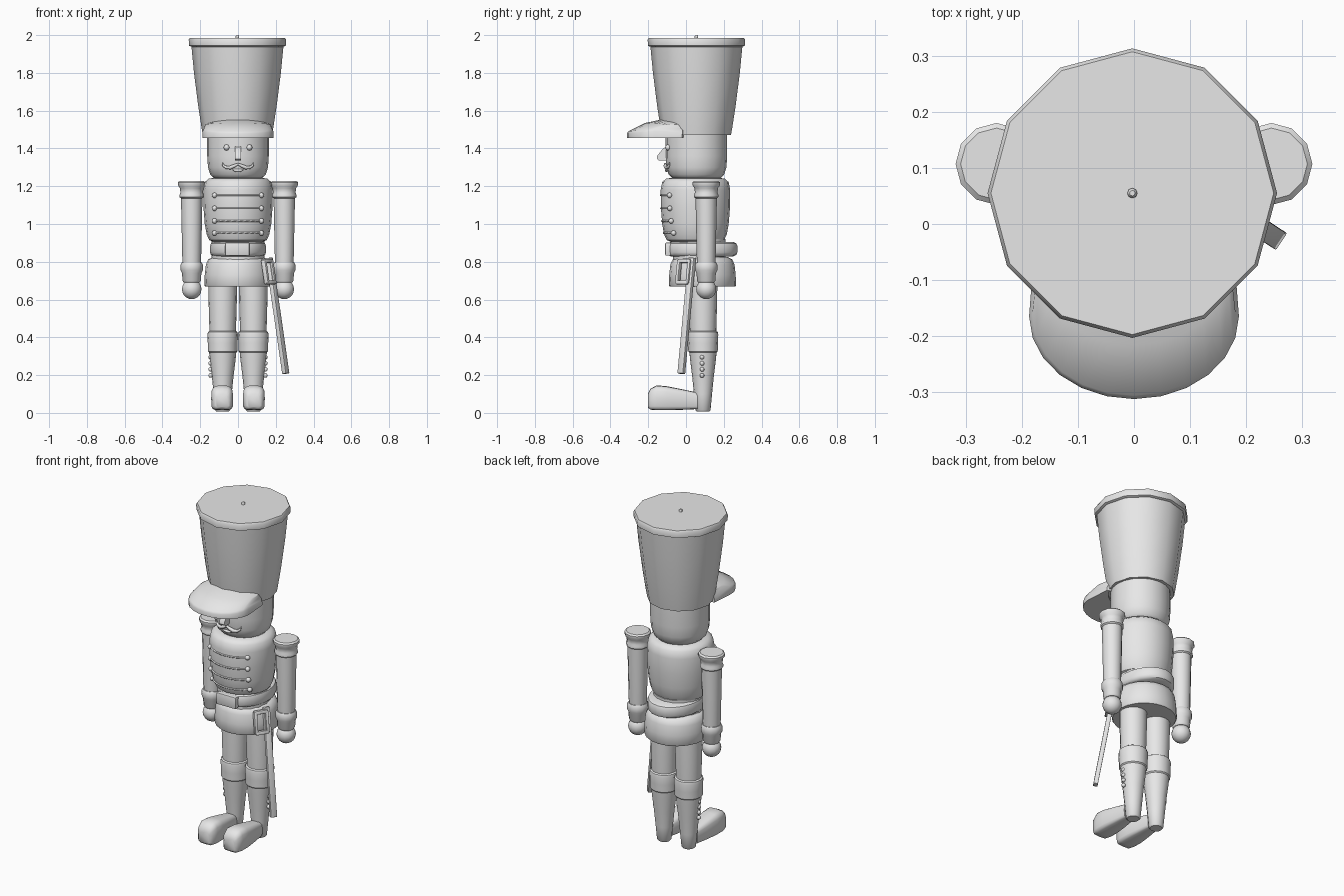
import bpy, bmesh, math
from mathutils import Vector, Matrix

if "Cube" in bpy.data.objects:
    bpy.data.objects.remove(bpy.data.objects["Cube"])

GREY = bpy.data.materials.new("plain grey")
GREY.diffuse_color = (0.8, 0.8, 0.8, 1)
GREY.use_nodes = True
GREY.node_tree.nodes["Principled BSDF"].inputs["Base Color"].default_value = GREY.diffuse_color


def finish(name, bm, angle=40):
    bmesh.ops.recalc_face_normals(bm, faces=bm.faces[:])
    me = bpy.data.meshes.new(name)
    bm.to_mesh(me)
    bm.free()
    me.shade_smooth()
    me.set_sharp_from_angle(angle=math.radians(angle))
    me.materials.append(GREY)
    ob = bpy.data.objects.new(name, me)
    bpy.context.collection.objects.link(ob)
    return ob


def loft(name, sections, angle=40):
    """Skin closed sections of equal length and cap both ends."""
    bm = bmesh.new()
    rings = [[bm.verts.new(p) for p in s] for s in sections]
    n = len(rings[0])
    for a, b in zip(rings, rings[1:]):
        for i in range(n):
            j = (i + 1) % n
            bm.faces.new((a[i], a[j], b[j], b[i]))
    bm.faces.new(rings[0])
    bm.faces.new(rings[-1])
    return finish(name, bm, angle)


def lathe(name, profile, x=0, y=0, n=16, sx=1, sy=1):
    """Turned part from (radius, height) pairs."""
    ring = [(math.cos(2 * math.pi * i / n), math.sin(2 * math.pi * i / n)) for i in range(n)]
    return loft(name, [[(x + r * sx * c, y + r * sy * s, z) for c, s in ring] for r, z in profile])


def ball(name, loc, r, u=12, v=8):
    bm = bmesh.new()
    bmesh.ops.create_uvsphere(bm, u_segments=u, v_segments=v, radius=r,
                              matrix=Matrix.Translation(loc))
    return finish(name, bm, 60)


def box(name, matrix, size, bevel=0.0):
    bm = bmesh.new()
    bmesh.ops.create_cube(bm, size=1, matrix=matrix @ Matrix.Diagonal((*size, 1)))
    if bevel:
        bmesh.ops.bevel(bm, geom=bm.edges[:], offset=bevel, segments=2, profile=0.5, affect='EDGES')
    return finish(name, bm, 35)


def tube(name, pts, radii):
    cu = bpy.data.curves.new(name, 'CURVE')
    cu.dimensions = '3D'
    cu.bevel_depth = 1.0
    cu.bevel_resolution = 1
    cu.use_fill_caps = True
    sp = cu.splines.new('POLY')
    sp.points.add(len(pts) - 1)
    for p, co, r in zip(sp.points, pts, radii):
        p.co = (*co, 1)
        p.radius = r
    cu.materials.append(GREY)
    ob = bpy.data.objects.new(name, cu)
    bpy.context.collection.objects.link(ob)


# Tall hat with rim and pin
lathe("hat", [(0.183, 1.47), (0.190, 1.51), (0.207, 1.62), (0.230, 1.80), (0.244, 1.945)],
      -0.003, 0.055, 12)
lathe("hat_rim", [(0.243, 1.938), (0.256, 1.944), (0.258, 1.975), (0.252, 1.985)], -0.003, 0.055, 12)
lathe("hat_pin", [(0.009, 1.98), (0.009, 1.995), (0.005, 2.0)], -0.003, 0.055, 8)


# Visor: one cross-section swept round the front of the hat
def visor_section(ox, oy, ix, iy, lip, top):
    mx, my = (ox + ix) / 2, (oy + iy) / 2
    return [(ix, iy, 1.458), (ox, oy, 1.456), (ox, oy, lip - 0.012), (ox * 0.97, oy * 0.98, lip),
            (mx, my, (lip + top) / 2 + 0.012), (ix, iy, top)]


visor = [visor_section(-0.176, -0.02, -0.150, -0.012, 1.485, 1.50)]
for k in range(13):
    a = math.pi + math.pi * k / 12
    c, s = math.cos(a), math.sin(a)
    visor.append(visor_section(0.187 * c, -0.165 + 0.147 * s, 0.16 * c,
                               0.055 - math.sqrt(0.175 ** 2 - (0.16 * c) ** 2),
                               1.503 + 0.012 * s, 1.525 - 0.03 * s))
visor.append(visor_section(0.176, -0.02, 0.150, -0.012, 1.485, 1.50))
loft("visor", visor, 50)

# Head and face
lathe("head", [(0.09, 1.232), (0.125, 1.24), (0.147, 1.262), (0.159, 1.30), (0.163, 1.36),
               (0.163, 1.48)], 0, 0.055, 20)
loft("nose", [[(x, -0.09, 1.335), (x, -0.142, 1.335), (x, -0.154, 1.345), (x, -0.152, 1.362),
               (x, -0.125, 1.395), (x, -0.105, 1.41), (x, -0.09, 1.41)] for x in (-0.017, 0.017)])
for side in (-1, 1):
    ball("eye", (side * 0.06, -0.094, 1.405), 0.016)
    path = [(0, 1.318), (0.02, 1.308), (0.04, 1.299), (0.062, 1.299), (0.078, 1.31), (0.083, 1.326)]
    tube("moustache", [(side * x, 0.053 - math.sqrt(0.163 ** 2 - x * x), z) for x, z in path],
         [0.006, 0.010, 0.011, 0.009, 0.006, 0.003])
tube("mouth", [(x, -0.102, 1.283 + 4 * x * x) for x in (-0.028, -0.014, 0, 0.014, 0.028)],
     [0.004, 0.008, 0.009, 0.008, 0.004])

# Torso with braids and buttons
lathe("torso", [(0.13, 0.905), (0.152, 0.915), (0.166, 0.945), (0.176, 1.0), (0.183, 1.09),
                (0.184, 1.18), (0.176, 1.222), (0.155, 1.24), (0.12, 1.245)], 0, 0.05, 20)
for z, r in ((1.152, 0.183), (1.083, 0.182), (1.016, 0.177), (0.952, 0.168)):
    tube("braid", [(r * math.sin(a), 0.05 - r * math.cos(a), z)
                   for a in [math.radians(-43 + 86 * k / 8) for k in range(9)]], [0.005] * 9)
    for side in (-1, 1):
        ball("coat_button", (side * 0.124, 0.048 - math.sqrt(r * r - 0.124 ** 2), z), 0.014)

# Belt, buckle and coat skirt
lathe("waist", [(0.14, 0.80), (0.14, 0.92)], 0, 0.07)
lathe("belt", [(0.165, 0.828), (0.181, 0.836), (0.187, 0.85), (0.187, 0.885), (0.181, 0.898),
               (0.165, 0.905)], 0, 0.085, 20, sx=0.79)
box("buckle", Matrix.Translation((-0.004, -0.095, 0.867)), (0.13, 0.03, 0.07), 0.006)
lathe("coat_skirt", [(0.173, 0.668), (0.178, 0.675), (0.176, 0.73), (0.170, 0.785), (0.158, 0.812),
                     (0.135, 0.825)], 0, 0.087, 20)

for side in (-1, 1):
    # Arms
    x, y = side * 0.245, 0.107
    lathe("arm", [(0.048, 0.78), (0.050, 0.82), (0.057, 1.15)], x, y, 12)
    lathe("shoulder_cap", [(0.056, 1.135), (0.064, 1.142), (0.064, 1.155), (0.060, 1.165),
                           (0.062, 1.19), (0.073, 1.205), (0.073, 1.22), (0.064, 1.228)], x, y, 12)
    lathe("cuff", [(0.042, 0.69), (0.049, 0.70), (0.051, 0.74), (0.059, 0.755), (0.059, 0.785),
                   (0.052, 0.797)], x, y, 12)
    ball("hand", (x, y, 0.655), 0.053, 14, 10)

    # Legs and boots
    x, y = side * 0.081, 0.09
    lathe("leg", [(0.069, 0.40), (0.071, 0.46), (0.075, 0.60), (0.076, 0.70)], x, y)
    lathe("boot_cuff", [(0.070, 0.318), (0.078, 0.326), (0.079, 0.37), (0.081, 0.415),
                        (0.078, 0.428), (0.068, 0.435)], x, y)
    lathe("boot", [(0.034, 0.008), (0.040, 0.015), (0.048, 0.10), (0.058, 0.20), (0.068, 0.28),
                   (0.073, 0.33)], x, y)
    for z in (0.295, 0.262, 0.230, 0.198):
        ball("boot_button", (side * 0.145, 0.085, z), 0.012)

    # Shoe, rounded sections from heel to toe
    shoe = []
    for yy, w, low, top in ((0.06, 0.036, 0.02, 0.108), (-0.03, 0.050, 0.016, 0.127),
                            (-0.10, 0.058, 0.014, 0.141), (-0.155, 0.058, 0.014, 0.146),
                            (-0.188, 0.050, 0.017, 0.128), (-0.202, 0.036, 0.028, 0.10)):
        ring = []
        for k in range(16):
            c, s = math.cos(math.pi * k / 8), math.sin(math.pi * k / 8)
            e = 0.6 if s > 0 else 0.4
            ring.append((side * 0.084 + w * math.copysign(abs(c) ** e, c), yy,
                         (low + top) / 2 + (top - low) / 2 * math.copysign(abs(s) ** e, s)))
        shoe.append(ring)
    loft("shoe", shoe, 50)

# Sword: slanted blade and a D-shaped hand guard beside it
top, tip = Vector((0.165, 0.032, 0.82)), Vector((0.253, -0.025, 0.208))
axis = (top - tip).normalized()
wide = Vector((0.55, 0.83, 0))
wide = (wide - axis * wide.dot(axis)).normalized()
thick = wide.cross(axis)


def sword_frame(p):
    m = Matrix((wide, thick, axis)).transposed().to_4x4()
    m.translation = p
    return m


box("sword_blade", sword_frame((top + tip) / 2), (0.036, 0.025, (top - tip).length), 0.003)
centre = Vector((0.163, -0.012, 0.747))
for s in (-1, 1):
    box("guard_post", sword_frame(centre + wide * s * 0.033), (0.018, 0.026, 0.125), 0.004)
    box("guard_bar", sword_frame(centre + axis * s * 0.058), (0.075, 0.026, 0.02), 0.004)
